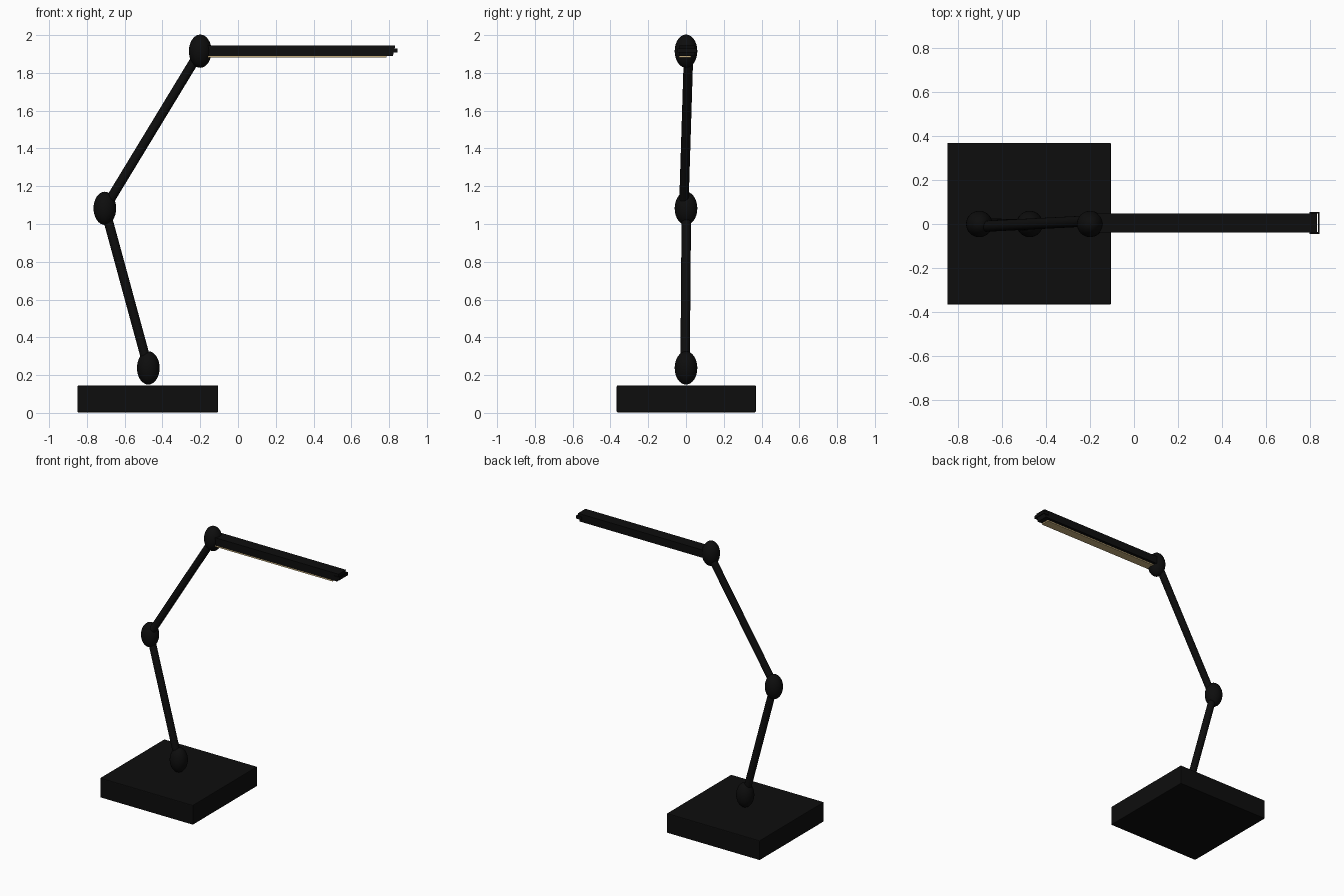
import bpy, bmesh
from mathutils import Vector

cube = bpy.data.objects.get("Cube")
if cube:
    bpy.data.objects.remove(cube, do_unlink=True)


def material(name, colour, rough):
    m = bpy.data.materials.new(name)
    m.use_nodes = True
    m.diffuse_color = colour
    node = next(n for n in m.node_tree.nodes if n.type == 'BSDF_PRINCIPLED')
    node.inputs["Base Color"].default_value = colour
    node.inputs["Roughness"].default_value = rough
    return m


black = material("matte black", (0.004, 0.004, 0.004, 1), 0.6)
glow = material("warm light panel", (0.56, 0.42, 0.2, 1), 0.5)


def box(name, low, high, mat=black, bevel=0):
    low, high = Vector(low), Vector(high)
    bpy.ops.mesh.primitive_cube_add(size=1, location=(low + high) / 2)
    ob = bpy.context.object
    ob.name = name
    ob.scale = high - low
    bpy.ops.object.transform_apply(location=False, rotation=False, scale=True)
    ob.data.materials.append(mat)
    if bevel:
        mod = ob.modifiers.new("soft edges", 'BEVEL')
        mod.width, mod.segments = bevel, 2
    return ob


def joint(name, centre):
    bpy.ops.mesh.primitive_uv_sphere_add(segments=32, ring_count=16, radius=1, location=centre)
    ob = bpy.context.object
    ob.name = name
    ob.scale = (0.06, 0.06, 0.088)
    ob.data.materials.append(black)
    bpy.ops.object.shade_smooth()


def arm(name, start, end, radius=0.025):
    start, end = Vector(start), Vector(end)
    axis = end - start
    bpy.ops.mesh.primitive_cylinder_add(vertices=32, radius=radius, depth=axis.length,
                                        location=(start + end) / 2)
    ob = bpy.context.object
    ob.name = name
    ob.rotation_euler = axis.to_track_quat('Z', 'Y').to_euler()
    ob.data.materials.append(black)
    bpy.ops.object.shade_smooth_by_angle()


# Weighted base
box("base", (-0.85, -0.367, 0.003), (-0.105, 0.37, 0.145), bevel=0.005)

# Ball joints and the two arms between them
low, elbow, top = (-0.475, 0, 0.238), (-0.705, 0, 1.083), (-0.2, 0, 1.915)
for name, spot in (("base_joint", low), ("elbow_joint", elbow), ("head_joint", top)):
    joint(name, spot)
arm("lower_arm", (-0.475, -0.005, 0.238), (-0.705, 0.002, 1.083))
arm("upper_arm", (-0.705, -0.012, 1.083), (-0.2, 0.014, 1.915))

# Lamp head with its lower end edge pulled back
head = box("lamp_head", (-0.2, -0.038, 1.89), (0.833, 0.047, 1.946))
for v in head.data.vertices:
    if v.co.x > 0 and v.co.z < 0:
        v.co.x -= 0.013

# Light panel below the head
box("light_panel", (-0.16, -0.038, 1.881), (0.785, 0.026, 1.891), glow)

# Thin pull loop at the tip
for name, y in (("loop_right", -0.045), ("loop_left", 0.047)):
    box(name, (0.8, y, 1.908), (0.845, y + 0.008, 1.928))
box("loop_end", (0.839, -0.045, 1.908), (0.845, 0.055, 1.928))
